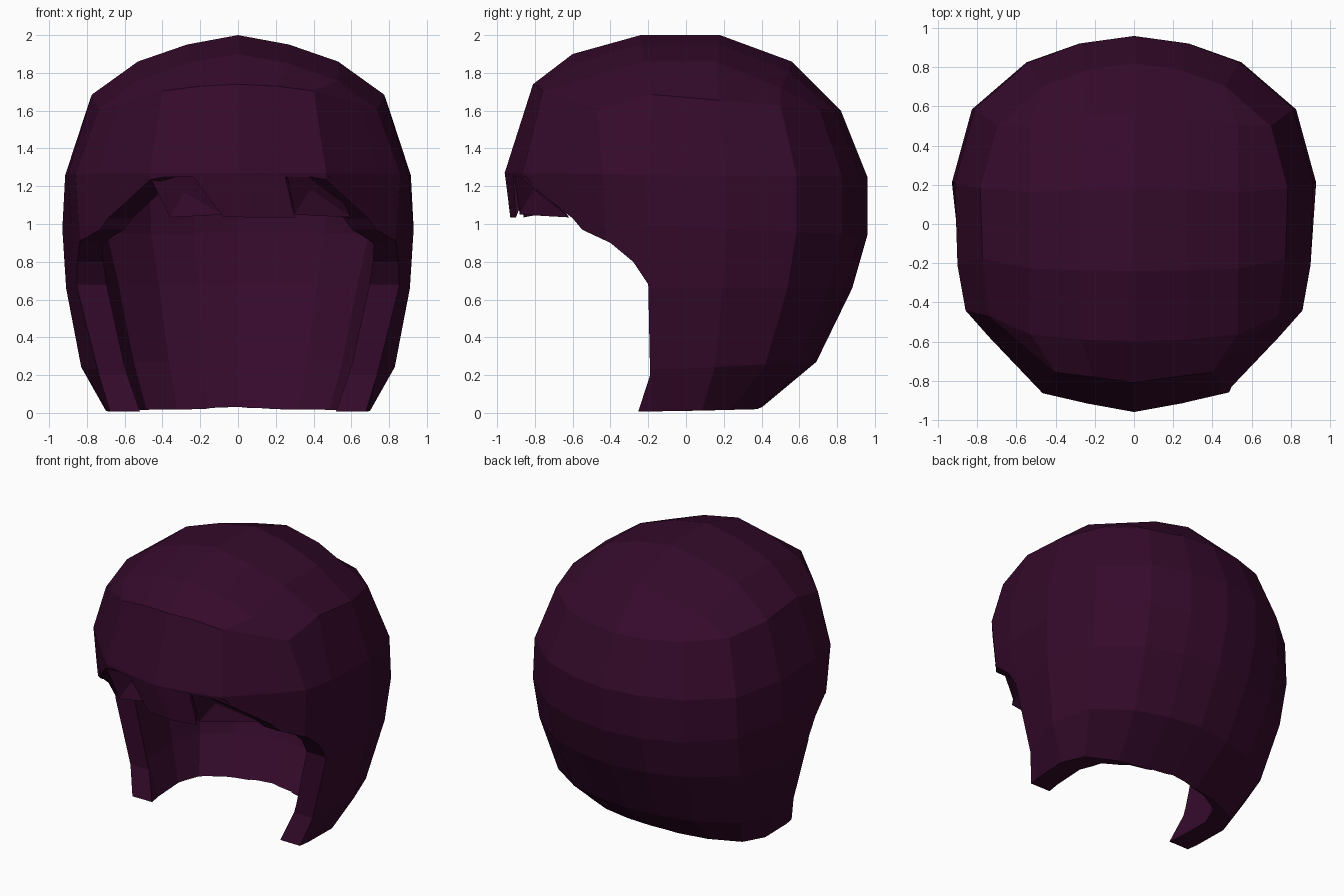
import bpy
import bmesh

if "Cube" in bpy.data.objects:
    bpy.data.objects.remove(bpy.data.objects["Cube"])

hair_mat = bpy.data.materials.new("dark plum")
hair_mat.diffuse_color = (0.035, 0.003, 0.024, 1)
hair_mat.use_nodes = True
hair_mat.node_tree.nodes["Principled BSDF"].inputs["Base Color"].default_value = hair_mat.diffuse_color

# Right half of the head outline seen from above, back to front, unit size
HALF = [(0, 1), (.30, .96), (.59, .86), (.89, .61), (1, .22), (.985, -.22),
        (.94, -.46), (.81, -.60), (.51, -.90), (.26, -.955), (0, -1)]
OUTLINE = HALF + [(-x, y) for x, y in HALF[-2:0:-1]]
N = len(OUTLINE)

# Crown grid: rows (y, z, inward curve) back to front, columns (x, drop in z)
CROWN_ROWS = [(.56, 1.86, .1), (.18, 2.0, .1), (-.24, 2.0, .05), (-.60, 1.90, .06)]
CROWN_COLS = [(-.53, .14), (-.27, .05), (0, 0), (.27, .05), (.53, .14)]


def finish(name, bm):
    bmesh.ops.recalc_face_normals(bm, faces=bm.faces[:])
    mesh = bpy.data.meshes.new(name)
    bm.to_mesh(mesh)
    bm.free()
    mesh.materials.append(hair_mat)
    obj = bpy.data.objects.new(name, mesh)
    bpy.context.collection.objects.link(obj)
    return obj


def crown(bm, ring):
    """Close the top ring with a grid of panels and triangles at the corners."""
    g = [[bm.verts.new((x, y * (1 - k * x * x / .28), z - d))
          for x, d in CROWN_COLS] for y, z, k in CROWN_ROWS]
    for r in range(3):
        for c in range(4):
            bm.faces.new((g[r][c], g[r][c + 1], g[r + 1][c + 1], g[r + 1][c]))
    back = [ring[i] for i in (18, 19, 0, 1, 2)]
    front = [ring[i] for i in (12, 11, 10, 9, 8)]
    for c in range(4):
        bm.faces.new((back[c], back[c + 1], g[0][c + 1], g[0][c]))
        bm.faces.new((g[3][c], g[3][c + 1], front[c + 1], front[c]))
    for col, side, b, f in ((4, (3, 4, 5, 6, 7), 2, 8), (0, (17, 16, 15, 14, 13), 18, 12)):
        s = [ring[i] for i in side]
        for r in range(3):
            bm.faces.new((g[r][col], s[r], s[r + 1], g[r + 1][col]))
        bm.faces.new((g[0][col], ring[b], s[0]))
        bm.faces.new((g[3][col], s[3], s[4]))
        bm.faces.new((g[3][col], s[4], ring[f]))


def loft(name, rings, grid_top=False):
    """Ring: half width, front y, back y, front z, back z, temple bulge, front pinch."""
    bm = bmesh.new()
    loops = []
    for w, front, back, zf, zb, bulge, pinch in rings:
        loop = []
        for x, y in OUTLINE:
            px = x * w * (1 - pinch if y < 0 else 1)
            py = y * back if y > 0 else -y * front
            z = zf + (zb - zf) * (y + 1) / 2
            if y < -.4:
                py -= bulge * x * x
                z -= bulge * x * x
            loop.append(bm.verts.new((px, py, z)))
        loops.append(loop)
    for a, b in zip(loops, loops[1:]):
        for i in range(N):
            j = (i + 1) % N
            bm.faces.new((a[i], a[j], b[j], b[i]))
    bm.faces.new(loops[0])
    if grid_top:
        crown(bm, loops[-1])
    else:
        bm.faces.new(loops[-1])
    return finish(name, bm)


# Outer hair volume
hair = loft("hair_shell", [
    (.70, -.80, .39, .00, .02, 0, 0),
    (.83, -.85, .69, .20, .27, 0, .09),
    (.91, -.90, .88, .66, .66, 0, .05),
    (.93, -.93, .96, 1.03, .94, 0, .035),
    (.915, -.96, .96, 1.27, 1.25, 0, 0),
    (.785, -.81, .82, 1.74, 1.60, .11, 0)], grid_top=True)

# Hollow for the head
hollow = loft("head_hollow", [
    (.52, -.70, .34, -.06, -.06, 0, 0),
    (.62, -.74, .57, .27, .27, 0, 0),
    (.71, -.80, .75, .68, .68, 0, 0),
    (.78, -.86, .82, .95, .95, 0, 0),
    (.79, -.88, .83, 1.27, 1.25, 0, 0),
    (.66, -.70, .69, 1.60, 1.50, 0, 0),
    (.36, -.38, .36, 1.80, 1.77, 0, 0)])

# Face opening: side profile pushed across the width
PROFILE = [(-1.3, 1.25), (-.88, 1.25), (-.6, 1.03), (-.55, .97), (-.4, .9),
           (-.28, .8), (-.2, .68), (-.19, .2), (-.255, 0), (-.27, -.1), (-1.3, -.1)]
bm = bmesh.new()
face = bm.faces.new([bm.verts.new((-1.2, y, z)) for y, z in PROFILE])
new = bmesh.ops.extrude_face_region(bm, geom=[face])["geom"]
bmesh.ops.translate(bm, vec=(2.4, 0, 0),
                    verts=[v for v in new if isinstance(v, bmesh.types.BMVert)])
opening = finish("face_opening", bm)

for cutter in (hollow, opening):
    mod = hair.modifiers.new(cutter.name, 'BOOLEAN')
    mod.operation = 'DIFFERENCE'
    mod.solver = 'EXACT'
    mod.object = cutter
    bpy.context.view_layer.objects.active = hair
    bpy.ops.object.modifier_apply(modifier=mod.name)
    bpy.data.objects.remove(cutter)


# Fringe locks: wedges hanging from the forehead edge
def lock(name, tops, tips, inward):
    bm = bmesh.new()
    top = [bm.verts.new(p) for p in tops]
    tip = [bm.verts.new(p) for p in tips]
    inner = [bm.verts.new((x * .93, y + inward, z)) for x, y, z in tops]
    for i in range(len(top) - 1):
        for a, b in ((top, tip), (tip, inner), (inner, top)):
            bm.faces.new((a[i], a[i + 1], b[i + 1], b[i]))
    for i in (0, -1):
        bm.faces.new((top[i], tip[i], inner[i]))
    return finish(name, bm)


lock("fringe_lock_center",
     [(-.24, -.915, 1.255), (0, -.958, 1.262), (.25, -.915, 1.255)],
     [(-.08, -.92, 1.04), (.1, -.93, 1.033), (.30, -.90, 1.035)], .1)
lock("fringe_lock_left", [(-.47, -.86, 1.255), (-.23, -.90, 1.255)],
     [(-.36, -.86, 1.035), (-.08, -.78, 1.05)], .1)
lock("fringe_lock_right", [(.26, -.91, 1.255), (.485, -.86, 1.255)],
     [(.30, -.88, 1.05), (.60, -.62, 1.035)], .1)
